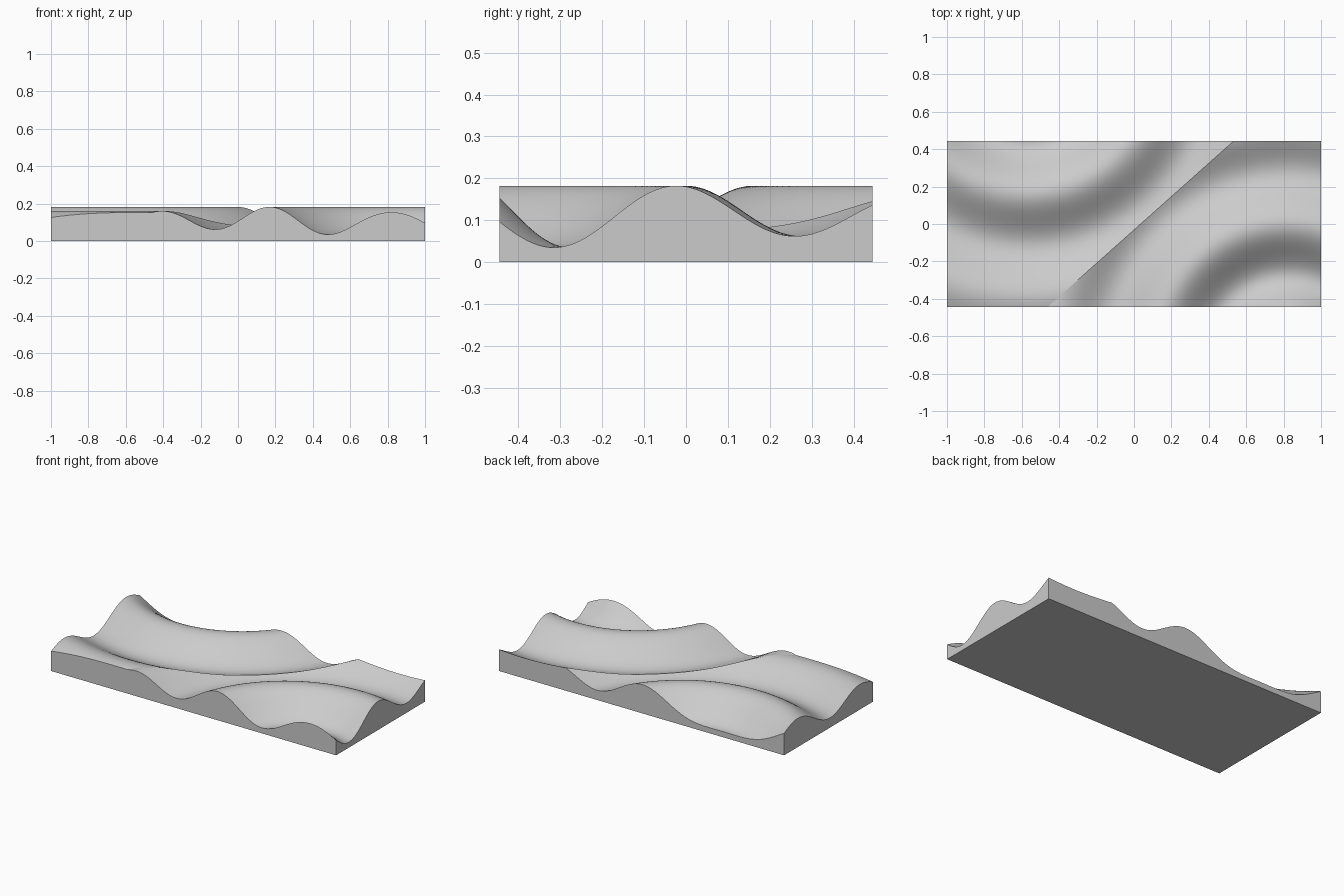
import bpy, bmesh, math
from mathutils import Vector

if "Cube" in bpy.data.objects:
    bpy.data.objects.remove(bpy.data.objects["Cube"])

HALF_Y = 0.445
CENTRES = [Vector((-0.57, 0.86)), Vector((0.82, -0.70))]


def ripple(r):
    """Damped ring wave: height at distance r from a wave centre."""
    half = 0.276                      # crest-to-trough distance
    steps = (r - 0.43) / half
    return 0.116 - 0.081 * 0.816 ** steps * math.cos(math.pi * steps)


bm = bmesh.new()
bmesh.ops.create_grid(bm, x_segments=180, y_segments=80, size=1)
bmesh.ops.scale(bm, vec=(1, HALF_Y, 1), verts=bm.verts)

# Crease where the two wave fields meet
mid = (CENTRES[0] + CENTRES[1]) / 2
normal = CENTRES[1] - CENTRES[0]
cut = bmesh.ops.bisect_plane(bm, geom=bm.verts[:] + bm.edges[:] + bm.faces[:], dist=1e-5,
                             plane_co=mid.to_3d(), plane_no=normal.to_3d())
for item in cut["geom_cut"]:
    if isinstance(item, bmesh.types.BMEdge):
        item.smooth = False

# Rippled top surface
for v in bm.verts:
    v.co.z = ripple(min((v.co.xy - c).length for c in CENTRES))
for f in bm.faces:
    f.smooth = True

# Flat side walls and underside
rim = [e for e in bm.edges if e.is_boundary]
for e in rim:
    e.smooth = False
walls = bmesh.ops.extrude_edge_only(bm, edges=rim)["geom"]
for item in walls:
    if isinstance(item, bmesh.types.BMVert):
        item.co.z = 0
    elif isinstance(item, bmesh.types.BMFace):
        item.smooth = False
base = bmesh.ops.contextual_create(bm, geom=[e for e in bm.edges if e.is_boundary])
for f in base["faces"]:
    f.smooth = False
    for e in f.edges:
        e.smooth = False
bmesh.ops.recalc_face_normals(bm, faces=bm.faces)

mesh = bpy.data.meshes.new("rippled_slab")
bm.to_mesh(mesh)
bm.free()
grey = bpy.data.materials.new("light grey")
grey.diffuse_color = (0.6, 0.6, 0.6, 1)
grey.use_nodes = True
grey.node_tree.nodes["Principled BSDF"].inputs["Base Color"].default_value = grey.diffuse_color
mesh.materials.append(grey)
slab = bpy.data.objects.new("rippled_slab", mesh)
bpy.context.collection.objects.link(slab)
